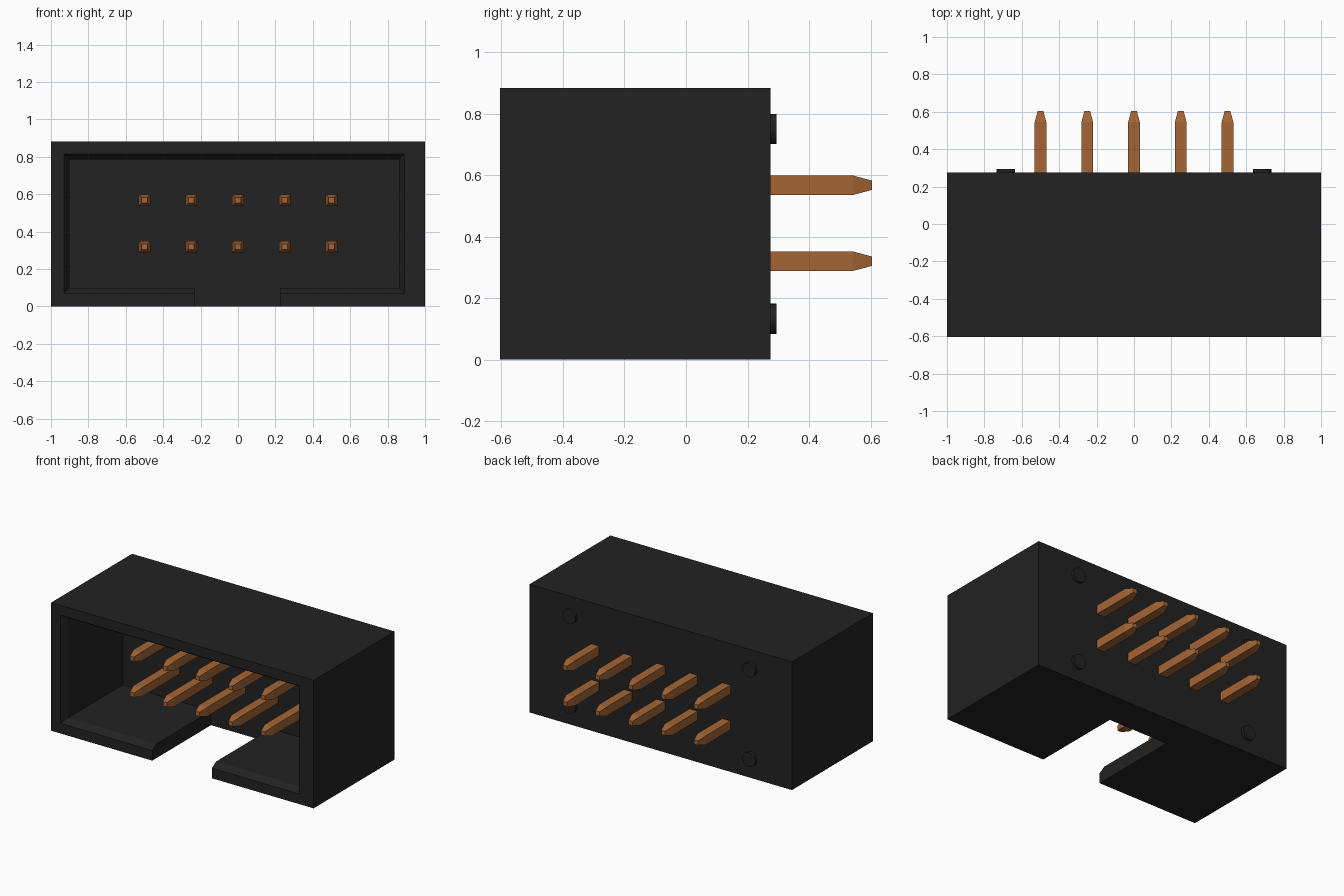
import bpy, bmesh, math
from mathutils import Matrix

cube = bpy.data.objects.get("Cube")
if cube:
    bpy.data.objects.remove(cube, do_unlink=True)


def material(name, rgb, rough):
    m = bpy.data.materials.new(name)
    m.use_nodes = True
    m.diffuse_color = (*rgb, 1)
    bsdf = next(n for n in m.node_tree.nodes if n.type == 'BSDF_PRINCIPLED')
    bsdf.inputs["Base Color"].default_value = (*rgb, 1)
    bsdf.inputs["Roughness"].default_value = rough
    return m


BLACK = material("black plastic", (0.016, 0.016, 0.016), 0.6)
COPPER = material("copper", (0.37, 0.13, 0.036), 0.5)


def finish(bm, name, mat):
    bmesh.ops.recalc_face_normals(bm, faces=bm.faces)
    me = bpy.data.meshes.new(name)
    bm.to_mesh(me)
    bm.free()
    me.materials.append(mat)
    ob = bpy.data.objects.new(name, me)
    bpy.context.scene.collection.objects.link(ob)
    return ob


# Main sizes
FRONT, BACK, HEIGHT = -0.605, 0.275, 0.883
CAVITY_BACK, BEVEL_DEPTH, BEVEL = 0.035, 0.045, 0.028
PIN_FRONT, PIN_BACK = -0.44, 0.605


# Housing: a shell with a bevelled opening and a keying slot in its floor
def opening(inset):
    x0, x1, z0, z1 = -0.93 + inset, 0.89 - inset, 0.07 + inset, 0.815 - inset
    return [(-0.23, 0), (-0.23, z0), (x0, z0), (x0, z1),
            (x1, z1), (x1, z0), (0.225, z0), (0.225, 0)]


bm = bmesh.new()


def ring(points, y):
    return [bm.verts.new((x, y, z)) for x, z in points]


corners = [(-1, 0), (1, 0), (1, HEIGHT), (-1, HEIGHT)]
fo = ring(corners, FRONT)
bo = ring(corners, BACK)
rim = ring(opening(0), FRONT)
lip = ring(opening(BEVEL), FRONT + BEVEL_DEPTH)
deep = ring(opening(BEVEL), CAVITY_BACK)

bm.faces.new([fo[0], *rim, fo[1], fo[2], fo[3]])              # front rim
bm.faces.new(deep)                                            # cavity back wall
bm.faces.new(bo)                                              # back
for i in (1, 2, 3):                                           # right, top, left
    j = (i + 1) % 4
    bm.faces.new([fo[i], fo[j], bo[j], bo[i]])
bm.faces.new([fo[0], rim[0], lip[0], deep[0], deep[7],        # slotted underside
              lip[7], rim[7], fo[1], bo[1], bo[0]])
for a, b in ((rim, lip), (lip, deep)):                        # bevel and inner walls
    for i in range(7):
        bm.faces.new([a[i], a[i + 1], b[i + 1], b[i]])
finish(bm, "housing", BLACK)


# Square pins with tapered ends
def pin(name, x, z):
    bm = bmesh.new()
    rings = []
    for y, h in ((PIN_FRONT, 0.015), (PIN_FRONT + 0.06, 0.031),
                 (PIN_BACK - 0.06, 0.031), (PIN_BACK, 0.015)):
        rings.append([bm.verts.new((x + sx * h, y, z + sz * h))
                      for sx, sz in ((-1, -1), (1, -1), (1, 1), (-1, 1))])
    for a, b in zip(rings, rings[1:]):
        for i in range(4):
            j = (i + 1) % 4
            bm.faces.new([a[i], a[j], b[j], b[i]])
    bm.faces.new(rings[0])
    bm.faces.new(rings[-1])
    finish(bm, name, COPPER)


for row, z in (("lower", 0.32), ("upper", 0.567)):
    for col in range(5):
        pin(f"{row}_pin_{col + 1}", -0.5 + 0.25 * col, z)


# Round standoffs on the back
def standoff(name, x, z):
    bm = bmesh.new()
    bmesh.ops.create_cone(bm, cap_ends=True, segments=24, radius1=0.049, radius2=0.049, depth=0.04,
                          matrix=Matrix.Translation((x, BACK, z)) @ Matrix.Rotation(math.pi / 2, 4, 'X'))
    ob = finish(bm, name, BLACK)
    bpy.ops.object.select_all(action='DESELECT')
    ob.select_set(True)
    bpy.context.view_layer.objects.active = ob
    bpy.ops.object.shade_smooth_by_angle(angle=math.radians(40))


for side, x in (("left", 0.685), ("right", -0.685)):
    for level, z in (("lower", 0.133), ("upper", 0.75)):
        standoff(f"{level}_{side}_standoff", x, z)
